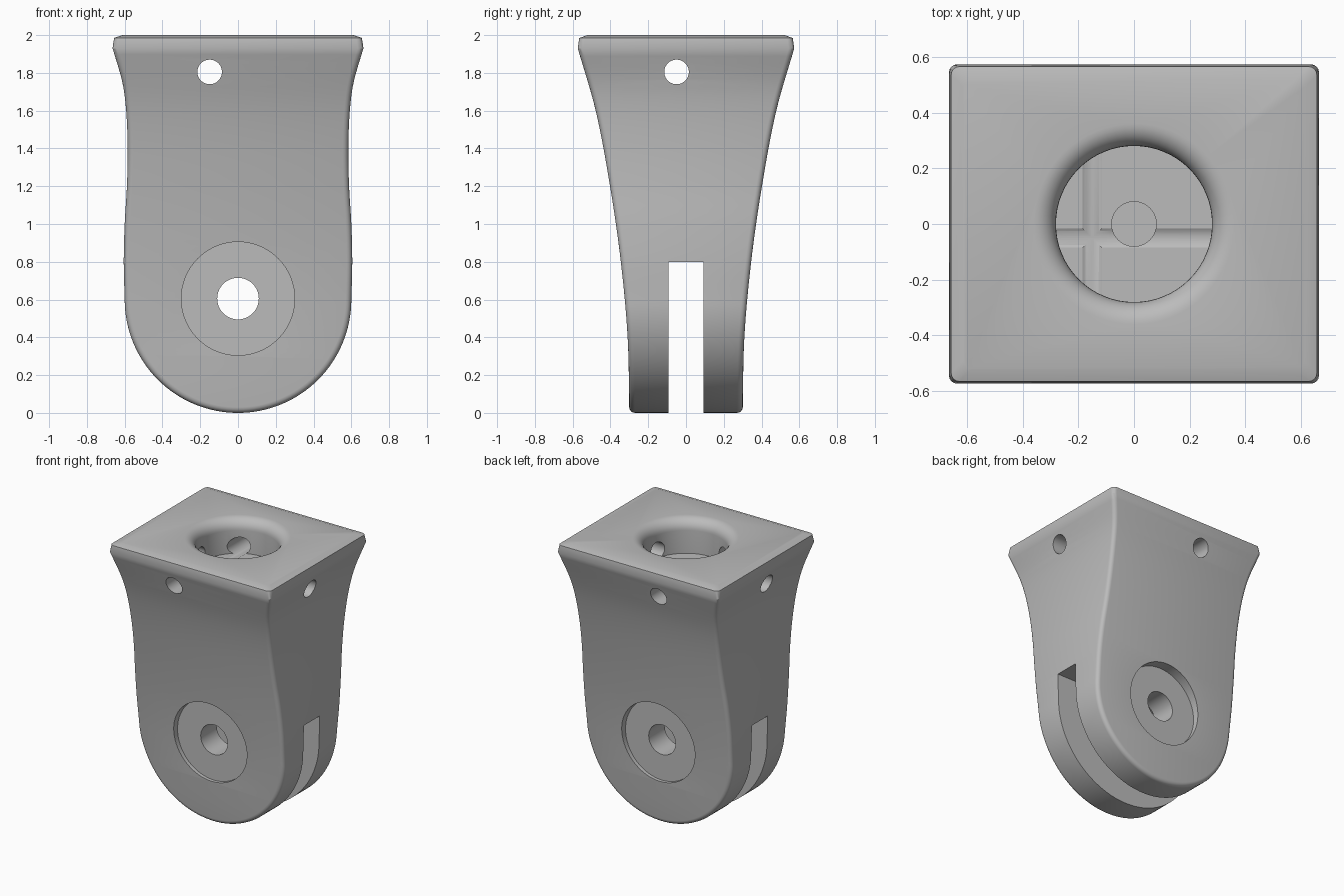
import bpy, bmesh, math
from mathutils import Vector, Matrix

cube = bpy.data.objects.get("Cube")
if cube:
    bpy.data.objects.remove(cube, do_unlink=True)

grey = bpy.data.materials.new("plain grey")
grey.use_nodes = True
colour = (0.5, 0.5, 0.5, 1)
grey.diffuse_color = colour
grey.node_tree.nodes["Principled BSDF"].inputs["Base Color"].default_value = colour

# Half width and half depth of the bracket by height
WIDTH = [(0.6, 0.6), (0.8, 0.605), (1.0, 0.6), (1.2, 0.588), (1.4, 0.584),
         (1.6, 0.592), (1.75, 0.612), (1.93, 0.664)]
DEPTH = [(0, 0.3), (0.4, 0.309), (0.8, 0.345), (1.2, 0.402), (1.6, 0.478), (1.93, 0.573)]
RIM_START, TOP = 1.93, 2.0
BIG_R = 0.6
EDGE = 0.03


def curve(points, z):
    """Smooth curve through points, with a value for each height."""
    z = min(max(z, points[0][0]), points[-1][0])
    n = len(points)
    i = max(k for k in range(n - 1) if points[k][0] <= z)

    def slope(k):
        a, b = points[max(k - 1, 0)], points[min(k + 1, n - 1)]
        return (b[1] - a[1]) / (b[0] - a[0])
    (z0, v0), (z1, v1) = points[i], points[i + 1]
    h = z1 - z0
    t = (z - z0) / h
    return ((1 + 2 * t) * (1 - t) ** 2 * v0 + t * (1 - t) ** 2 * h * slope(i)
            + t * t * (3 - 2 * t) * v1 + t * t * (t - 1) * h * slope(i + 1))


def rim(z):
    """Inward step of the two-facet top rim."""
    if z <= RIM_START:
        return 0
    return 0.008 * (z - RIM_START) / 0.055 if z <= 1.986 else 0.052


def depth(z):
    return curve(DEPTH, z) - rim(z)


def make_object(name, bm):
    bmesh.ops.recalc_face_normals(bm, faces=bm.faces)
    mesh = bpy.data.meshes.new(name)
    bm.to_mesh(mesh)
    bm.free()
    obj = bpy.data.objects.new(name, mesh)
    bpy.context.collection.objects.link(obj)
    obj.data.materials.append(grey)
    return obj


def bracket_body():
    # Right half of the outline, from the top rim to the bottom of the round end
    half = [(z, curve(WIDTH, z) - rim(z)) for z in (TOP, 1.985)]
    steps = 32
    half += [(z, curve(WIDTH, z)) for z in
             (RIM_START + (BIG_R - RIM_START) * k / steps for k in range(steps + 1))]
    arc = 32
    for k in range(1, arc):
        a = math.pi / 2 * k / arc
        half.append((BIG_R - BIG_R * math.sin(a), BIG_R * math.cos(a)))
    normals = []
    for i, (z, x) in enumerate(half):
        if z > RIM_START - 0.001:
            normals.append(Vector((1, 0)))
        else:
            za, xa = half[i - 1]
            zb, xb = half[i + 1] if i + 1 < len(half) else (0, 0)
            normals.append(Vector((za - zb, xa - xb)).normalized() if z >= BIG_R
                           else Vector((x, z - BIG_R)).normalized())
            if z >= BIG_R:
                normals[-1] = Vector((za - zb, -(xa - xb))).normalized()
    outline = [(Vector((x, z)), n) for (z, x), n in zip(half, normals)]
    mirrored = [(Vector((-p.x, p.y)), Vector((-n.x, n.y))) for p, n in reversed(outline)]
    outline += [(Vector((0, 0)), Vector((0, -1)))] + mirrored

    # Rounded edge layers from the front face to the back face
    bm = bmesh.new()
    segs = 4
    turns = [(-1, math.pi / 2 * (1 - k / segs)) for k in range(segs + 1)]
    turns += [(1, math.pi / 2 * k / segs) for k in range(segs + 1)]
    layers = []
    for side, a in turns:
        row = []
        for p, n in outline:
            q = p - n * EDGE * (1 - math.cos(a))
            y = side * (depth(q.y) - EDGE * (1 - math.sin(a)))
            row.append(bm.verts.new((q.x, y, q.y)))
        layers.append(row)
    count = len(outline)
    for a, b in zip(layers, layers[1:]):
        for i in range(count - 1):
            bm.faces.new((a[i], a[i + 1], b[i + 1], b[i]))
    # Front and back faces as strips joining equal heights
    for row in (layers[0], layers[-1]):
        mid = count // 2
        for i in range(mid - 1):
            j = count - 1 - i
            bm.faces.new((row[i], row[i + 1], row[j - 1], row[j]))
        bm.faces.new((row[mid - 1], row[mid], row[mid + 1]))
    # Flat top
    bm.faces.new([r[0] for r in layers] + [r[-1] for r in reversed(layers)])
    return make_object("bracket_body", bm)


def cylinder(name, radius, length, axis, centre):
    bm = bmesh.new()
    turn = {"X": Matrix.Rotation(math.pi / 2, 4, "Y"),
            "Y": Matrix.Rotation(math.pi / 2, 4, "X")}[axis]
    bmesh.ops.create_cone(bm, cap_ends=True, segments=64, radius1=radius, radius2=radius,
                          depth=length, matrix=Matrix.Translation(centre) @ turn)
    return make_object(name, bm)


def box(name, size, centre):
    bm = bmesh.new()
    bmesh.ops.create_cube(bm, size=1, matrix=Matrix.Translation(centre)
                          @ Matrix.Diagonal((*size, 1)))
    return make_object(name, bm)


def socket():
    # Turned cutter: screw hole, flat floor, bore and flared mouth
    profile = [(0, 1.2), (0.08, 1.2), (0.08, 1.75), (0.28, 1.75)]
    for k in range(9):
        a = math.pi / 2 * k / 8
        profile.append((0.36 - 0.08 * math.cos(a), 1.92 + 0.08 * math.sin(a)))
    profile += [(0.36, 2.1), (0, 2.1)]
    bm = bmesh.new()
    verts = [bm.verts.new((r, 0, z)) for r, z in profile]
    edges = [bm.edges.new(pair) for pair in zip(verts, verts[1:])]
    bmesh.ops.spin(bm, geom=verts + edges, cent=(0, 0, 0), axis=(0, 0, 1),
                   angle=2 * math.pi, steps=64)
    bmesh.ops.remove_doubles(bm, verts=bm.verts, dist=0.0001)
    return make_object("socket_cutter", bm)


body = bracket_body()
cutters = [
    box("slot_cutter", (2, 0.185, 1.0), (0, 0, 0.3)),
    cylinder("bolt_hole_cutter", 0.11, 2, "Y", (0, 0, 0.605)),
    cylinder("front_recess_cutter", 0.3, 0.4, "Y", (0, -0.48, 0.605)),
    cylinder("back_recess_cutter", 0.3, 0.4, "Y", (0, 0.48, 0.605)),
    socket(),
    cylinder("front_pin_hole_cutter", 0.065, 2, "Y", (-0.15, 0, 1.805)),
    cylinder("side_pin_hole_cutter", 0.065, 2, "X", (0, -0.05, 1.805)),
]
bpy.ops.object.select_all(action="DESELECT")
bpy.context.view_layer.objects.active = body
body.select_set(True)
for cutter in cutters:
    cutter.hide_render = True
    cut = body.modifiers.new(cutter.name, "BOOLEAN")
    cut.operation = "DIFFERENCE"
    cut.solver = "EXACT"
    cut.object = cutter
    bpy.ops.object.modifier_apply(modifier=cut.name)
    bpy.data.objects.remove(cutter, do_unlink=True)

bpy.ops.object.shade_smooth_by_angle(angle=math.radians(30))
